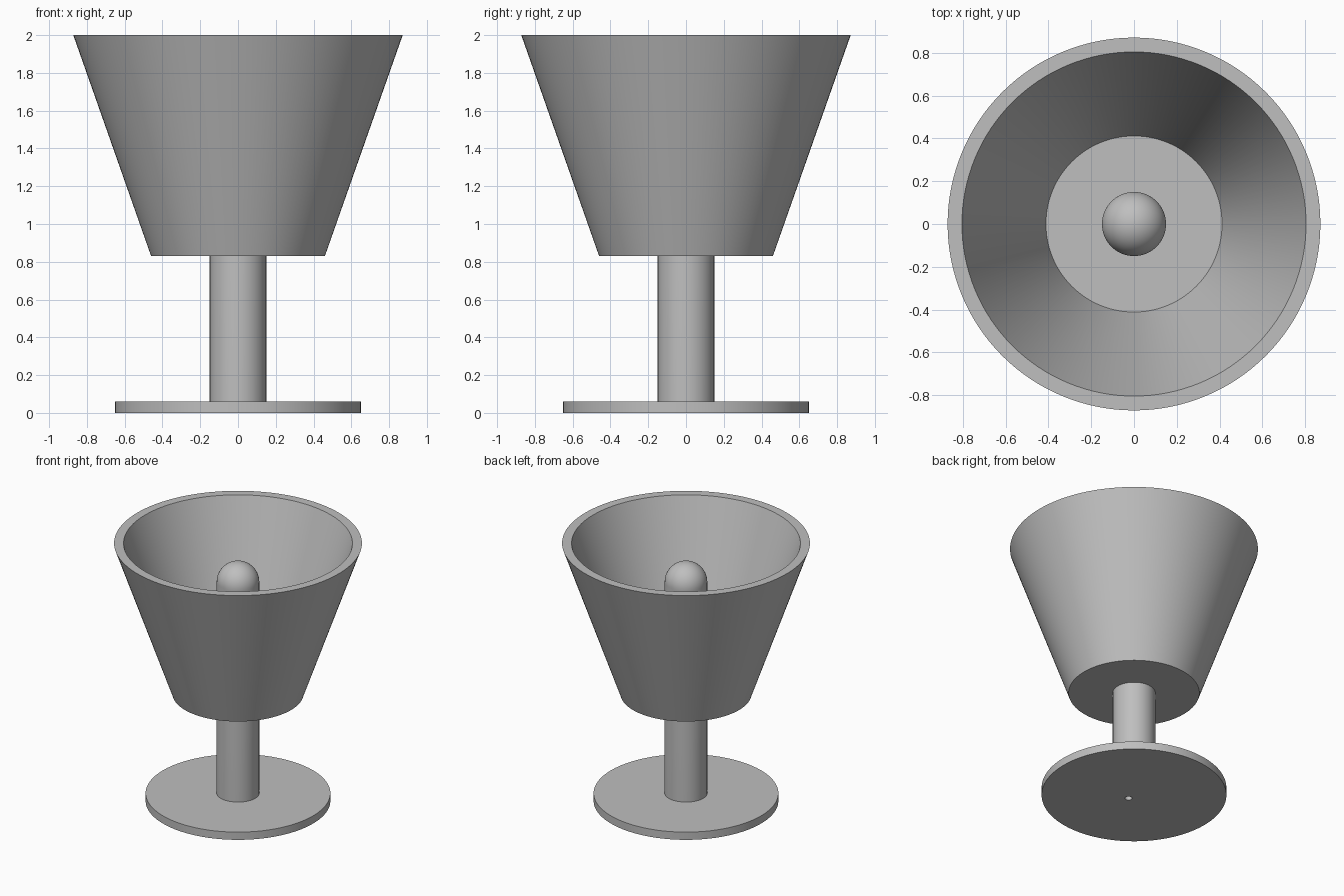
import bpy, bmesh, math

if "Cube" in bpy.data.objects:
    bpy.data.objects.remove(bpy.data.objects["Cube"], do_unlink=True)

grey = bpy.data.materials.new("plain grey")
grey.use_nodes = True
grey.diffuse_color = (0.52, 0.52, 0.52, 1)
grey.node_tree.nodes["Principled BSDF"].inputs["Base Color"].default_value = grey.diffuse_color


def lathe(name, profile, steps=128):
    """Turn an (r, z) profile, starting and ending on the axis, around z."""
    bm = bmesh.new()
    verts = [bm.verts.new((r, 0, z)) for r, z in profile]
    edges = [bm.edges.new(pair) for pair in zip(verts, verts[1:])]
    bmesh.ops.spin(bm, geom=verts + edges, cent=(0, 0, 0), axis=(0, 0, 1),
                   angle=math.tau, steps=steps)
    bmesh.ops.remove_doubles(bm, verts=bm.verts, dist=0.0001)
    bmesh.ops.recalc_face_normals(bm, faces=bm.faces)
    mesh = bpy.data.meshes.new(name)
    bm.to_mesh(mesh)
    bm.free()
    mesh.materials.append(grey)
    obj = bpy.data.objects.new(name, mesh)
    bpy.context.collection.objects.link(obj)
    return obj


# Round foot
base = lathe("base", [(0, 0), (0.65, 0), (0.65, 0.06), (0, 0.06)])

# Post with a domed top, rising inside the shade
R, DOME_Z = 0.15, 1.70
dome = [(R * math.cos(a), DOME_Z + R * math.sin(a))
        for a in (math.pi / 2 * i / 16 for i in range(16))]
post = lathe("post", [(0, 0.06), (R, 0.06)] + dome + [(0, DOME_Z + R)], 64)

# Hollow tapered shade with a solid floor
shade = lathe("shade", [(0, 0.83), (0.46, 0.83), (0.872, 2.0),
                        (0.805, 2.0), (0.412, 0.89), (0, 0.89)])

# Small cord hole under the foot
cutter = lathe("cord_hole_cutter", [(0, -0.1), (0.025, -0.1), (0.025, 0.055), (0, 0.055)], 32)
cutter.location.y = -0.06
cutter.hide_render = True
cutter.hide_set(True)
hole = base.modifiers.new("cord_hole", 'BOOLEAN')
hole.operation = 'DIFFERENCE'
hole.solver = 'EXACT'
hole.object = cutter

# Smooth round walls, crisp rims
bpy.ops.object.select_all(action='DESELECT')
for obj in (base, post, shade):
    obj.select_set(True)
bpy.context.view_layer.objects.active = base
bpy.ops.object.shade_smooth_by_angle(angle=math.radians(30))
